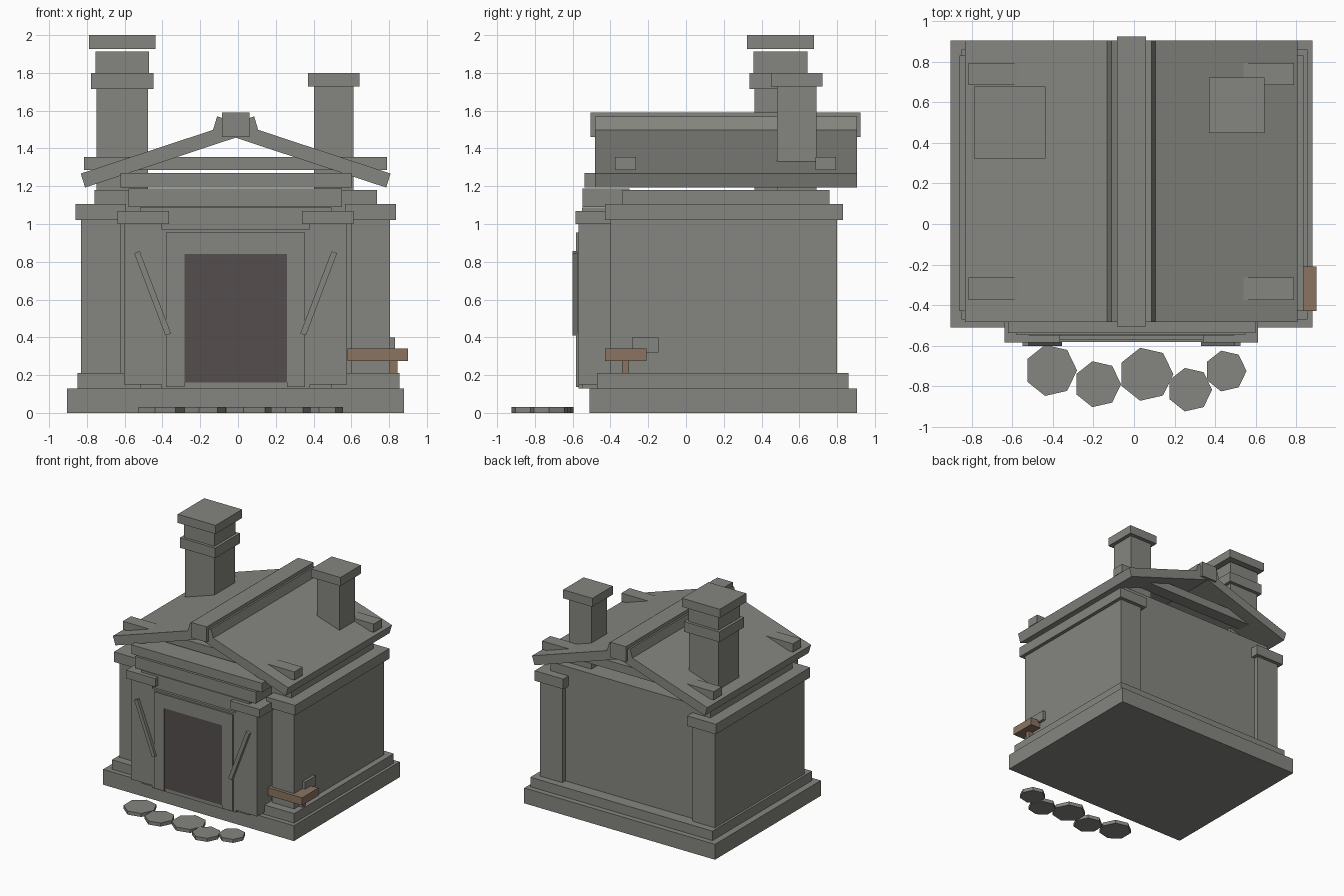
import bpy, math
from mathutils import Vector

cube = bpy.data.objects.get("Cube")
if cube:
    bpy.data.objects.remove(cube, do_unlink=True)

CX = -0.0125  # symmetry plane of the building


def material(name, r, g, b):
    m = bpy.data.materials.new(name)
    m.use_nodes = True
    m.diffuse_color = (r, g, b, 1)
    m.node_tree.nodes["Principled BSDF"].inputs["Base Color"].default_value = (r, g, b, 1)
    return m


stone = material("grey stone", 0.235, 0.24, 0.215)
wood = material("brown wood", 0.26, 0.175, 0.12)
dark = material("dark door", 0.09, 0.078, 0.075)


def add(name, verts, faces, mat):
    mesh = bpy.data.meshes.new(name)
    mesh.from_pydata(verts, [], faces)
    mesh.materials.append(mat)
    obj = bpy.data.objects.new(name, mesh)
    bpy.context.collection.objects.link(obj)
    return obj


def prism(name, profile, y0, y1, mat=stone):
    """Extrude a counter-clockwise (x, z) profile along y."""
    n = len(profile)
    verts = [(x, y, z) for y in (y0, y1) for x, z in profile]
    faces = [tuple(range(n)), tuple(reversed(range(n, 2 * n)))]
    faces += [(i, i + n, (i + 1) % n + n, (i + 1) % n) for i in range(n)]
    return add(name, verts, faces, mat)


def box(name, x0, x1, y0, y1, z0, z1, mat=stone):
    return prism(name, [(x0, z0), (x1, z0), (x1, z1), (x0, z1)], y0, y1, mat)


def pair(name, profile, y0, y1):
    """Profile given relative to the symmetry plane, built on both sides."""
    prism(name + "_left", [(CX + x, z) for x, z in profile], y0, y1)
    prism(name + "_right", [(CX - x, z) for x, z in reversed(profile)], y0, y1)


def box_pair(name, x0, x1, y0, y1, z0, z1):
    pair(name, [(x0, z0), (x1, z0), (x1, z1), (x0, z1)], y0, y1)


# Base, plinth, core and side walls
box("base", -0.905, 0.88, -0.51, 0.905, 0, 0.13)
box("plinth", -0.85, 0.855, -0.47, 0.86, 0.13, 0.21)
box("core", -0.76, 0.735, -0.335, 0.76, 0.21, 1.18)
box_pair("side_wall", 0.61, 0.818, -0.40, 0.80, 0.21, 1.02)
box_pair("side_cornice", 0.58, 0.848, -0.43, 0.83, 1.02, 1.105)

# Entrance front
box("front_wall", -0.52, 0.495, -0.55, -0.33, 0.13, 1.087)
box_pair("column", 0.39, 0.59, -0.57, -0.38, 0.15, 1.0)
box_pair("column_cap", 0.352, 0.625, -0.585, -0.38, 1.0, 1.07)
box("door_surround", -0.405, 0.38, -0.57, -0.50, 0.13, 0.97)
box_pair("door_jamb", 0.271, 0.368, -0.582, -0.50, 0.138, 0.955)
box("door_head", CX - 0.271, CX + 0.271, -0.582, -0.50, 0.84, 0.955)
box("door", CX - 0.271, CX + 0.271, -0.575, -0.50, 0.16, 0.84, dark)
box("lower_lintel", -0.58, 0.55, -0.548, -0.30, 1.09, 1.187)
box("upper_lintel", -0.622, 0.60, -0.538, -0.30, 1.193, 1.27)
pair("door_brace", [(0.342, 0.42), (0.372, 0.41), (0.537, 0.845), (0.508, 0.856)], -0.602, -0.575)

# Roof slabs crossing under the ridge beam, with cross beams through them
pair("roof_slab", [(-0.12, 1.497), (0.797, 1.193), (0.82, 1.267), (-0.098, 1.57)], -0.483, 0.905)
box("ridge_beam", -0.085, 0.06, -0.505, 0.925, 1.46, 1.59)
for label, y in (("front", -0.375), ("back", 0.685)):
    box(label + "_cross_beam", -0.815, 0.79, y, y + 0.11, 1.285, 1.355)


def block(name, x, y, half, z0, z1):
    box(name, x - half, x + half, y - half, y + half, z0, z1)


# Tall chimney and short chimney
block("tall_chimney_shaft", -0.613, 0.5, 0.137, 1.15, 1.72)
block("tall_chimney_band", -0.613, 0.5, 0.165, 1.715, 1.80)
block("tall_chimney_neck", -0.613, 0.5, 0.142, 1.80, 1.912)
block("tall_chimney_cap", -0.613, 0.5, 0.177, 1.927, 2.0)
block("short_chimney_shaft", 0.507, 0.586, 0.105, 1.15, 1.73)
block("short_chimney_cap", 0.507, 0.586, 0.137, 1.728, 1.80)

# Bench at the corner
box("bench_seat", 0.58, 0.90, -0.428, -0.21, 0.275, 0.34, wood)
box("bench_leg", 0.805, 0.845, -0.34, -0.302, 0.13, 0.275, wood)
box("wall_plate", 0.79, 0.83, -0.287, -0.145, 0.32, 0.40)

# Seven-sided stepping stones
stones = [(-0.41, -0.722, 0.129), (-0.18, -0.79, 0.116), (0.06, -0.741, 0.134),
          (0.275, -0.817, 0.11), (0.452, -0.725, 0.103)]
for k, (x, y, r) in enumerate(stones):
    bpy.ops.mesh.primitive_cylinder_add(vertices=7, radius=r, depth=0.03, location=(x, y, 0.015))
    obj = bpy.context.object
    obj.name = f"stepping_stone_{k + 1}"
    # turn so that one corner points along +x
    obj.rotation_euler.z = -math.pi / 2
    obj.data.materials.append(stone)
